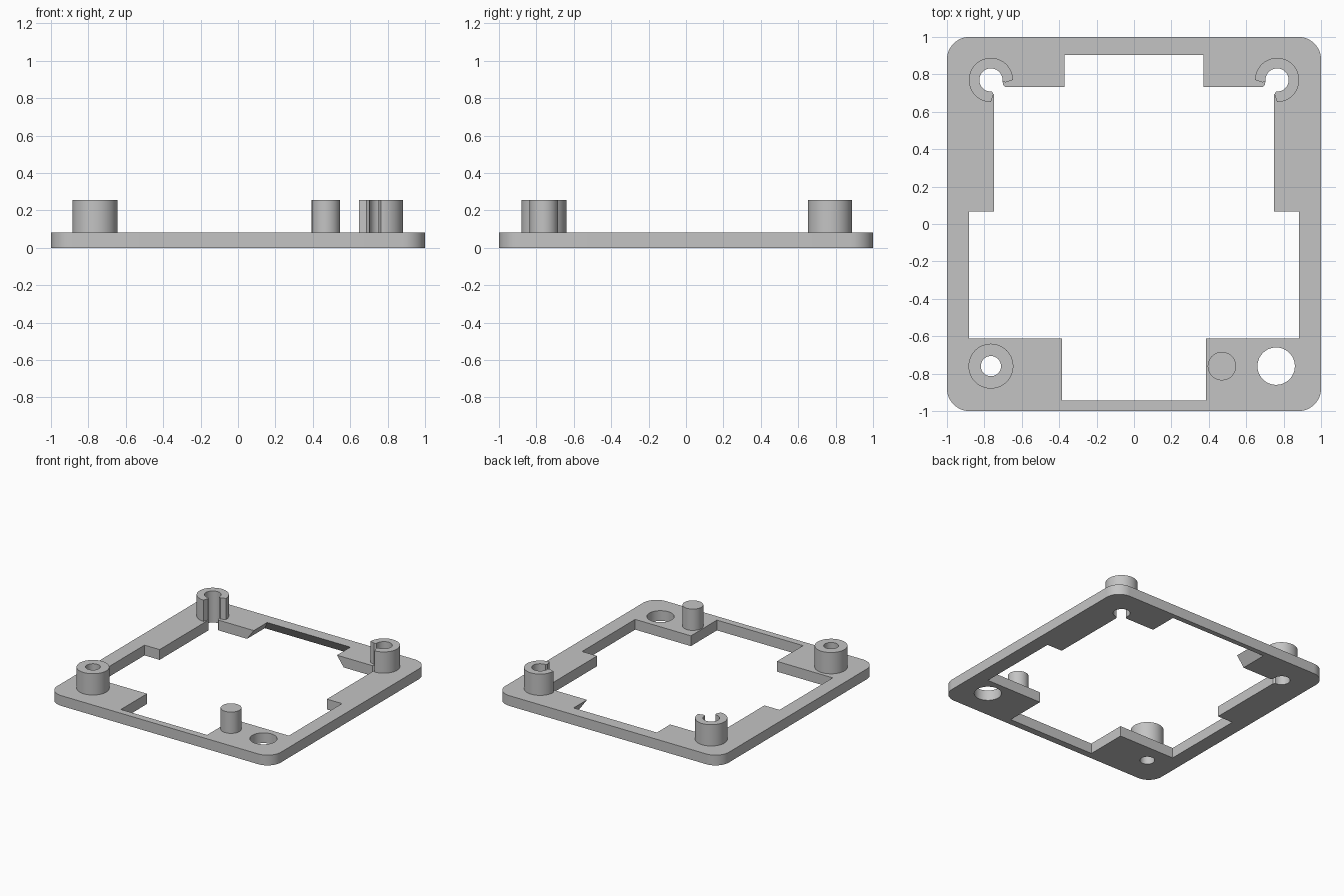
import bpy
import bmesh
from math import cos, sin, radians

if "Cube" in bpy.data.objects:
    bpy.data.objects.remove(bpy.data.objects["Cube"])

GREY = bpy.data.materials.new("light_grey")
GREY.use_nodes = True
GREY.diffuse_color = (0.55, 0.55, 0.55, 1)
GREY.node_tree.nodes["Principled BSDF"].inputs["Base Color"].default_value = (0.55, 0.55, 0.55, 1)

PLATE_TOP = 0.083
POST_TOP = 0.255


def arc(cx, cy, r, start, end, steps):
    angles = [radians(start + (end - start) * i / steps) for i in range(steps + 1)]
    return [(cx + r * cos(a), cy + r * sin(a)) for a in angles]


def circle(cx, cy, r, steps=48):
    return arc(cx, cy, r, 0, 360, steps)[:-1]


def mirror(points):
    return [(-x, y) for x, y in reversed(points)]


def solid(name, loops, z0, z1, bottom_rule=lambda p: p):
    """Extrude outlines (outer first, then holes); bottom_rule shifts bottom points."""
    bm = bmesh.new()
    caps = ([], [])
    for loop in loops:
        low = [bm.verts.new((*bottom_rule(p), z0)) for p in loop]
        high = [bm.verts.new((*p, z1)) for p in loop]
        for i in range(len(loop)):
            j = (i + 1) % len(loop)
            bm.faces.new((low[i], low[j], high[j], high[i]))
            caps[0].append(bm.edges.get((low[i], low[j])))
            caps[1].append(bm.edges.get((high[i], high[j])))
    for edges in caps:
        bmesh.ops.triangle_fill(bm, use_beauty=True, edges=edges)
    bmesh.ops.recalc_face_normals(bm, faces=bm.faces[:])
    mesh = bpy.data.meshes.new(name)
    bm.to_mesh(mesh)
    bm.free()
    mesh.materials.append(GREY)
    obj = bpy.data.objects.new(name, mesh)
    bpy.context.collection.objects.link(obj)
    bpy.ops.object.select_all(action="DESELECT")
    obj.select_set(True)
    bpy.context.view_layer.objects.active = obj
    bpy.ops.object.shade_smooth_by_angle(angle=radians(30))
    return obj


# Rounded square outline of the plate
outline = []
for sx, sy, start in ((1, 1, 0), (-1, 1, 90), (-1, -1, 180), (1, -1, 270)):
    outline += arc(sx * 0.88, sy * 0.88, 0.12, start, start + 90, 12)

# Right half of the stepped opening, with the open socket in the back corner
half = [(0.385, -0.945), (0.385, -0.612), (0.883, -0.612), (0.883, 0.067), (0.748, 0.067),
        (0.748, 0.69), (0.757, 0.701)]
half += arc(0.765, 0.77, 0.062, -95, 185, 36)
half += [(0.699, 0.742), (0.689, 0.733), (0.372, 0.733), (0.372, 0.904)]
opening = half + mirror(half)


# The back notch is undercut, so it widens towards the bottom
def undercut(p):
    x, y = p
    if abs(x) < 0.38 and y > 0.7:
        return (x + (0.06 if x > 0 else -0.06), y + (0.055 if y > 0.8 else 0))
    return p


solid("base_frame",
      [outline, opening, circle(0.76, -0.76, 0.1), circle(-0.765, -0.76, 0.054)],
      0, PLATE_TOP, undercut)

# Open clip rings at the back corners
clip = arc(0.765, 0.77, 0.118, -90, 180, 36)
clip += arc(0.765, 0.77, 0.078, 190, 190, 1)[:1]
clip += arc(0.765, 0.77, 0.062, 185, -95, 36)
clip += arc(0.765, 0.77, 0.078, -100, -100, 1)[:1]
solid("left_clip", [clip], PLATE_TOP, POST_TOP)
solid("right_clip", [mirror(clip)], PLATE_TOP, POST_TOP)

# Hollow boss and solid peg at the front
solid("hollow_boss", [circle(-0.765, -0.76, 0.12), circle(-0.765, -0.76, 0.054)],
      PLATE_TOP, POST_TOP)
solid("locating_peg", [circle(0.47, -0.76, 0.076)], PLATE_TOP, POST_TOP)
